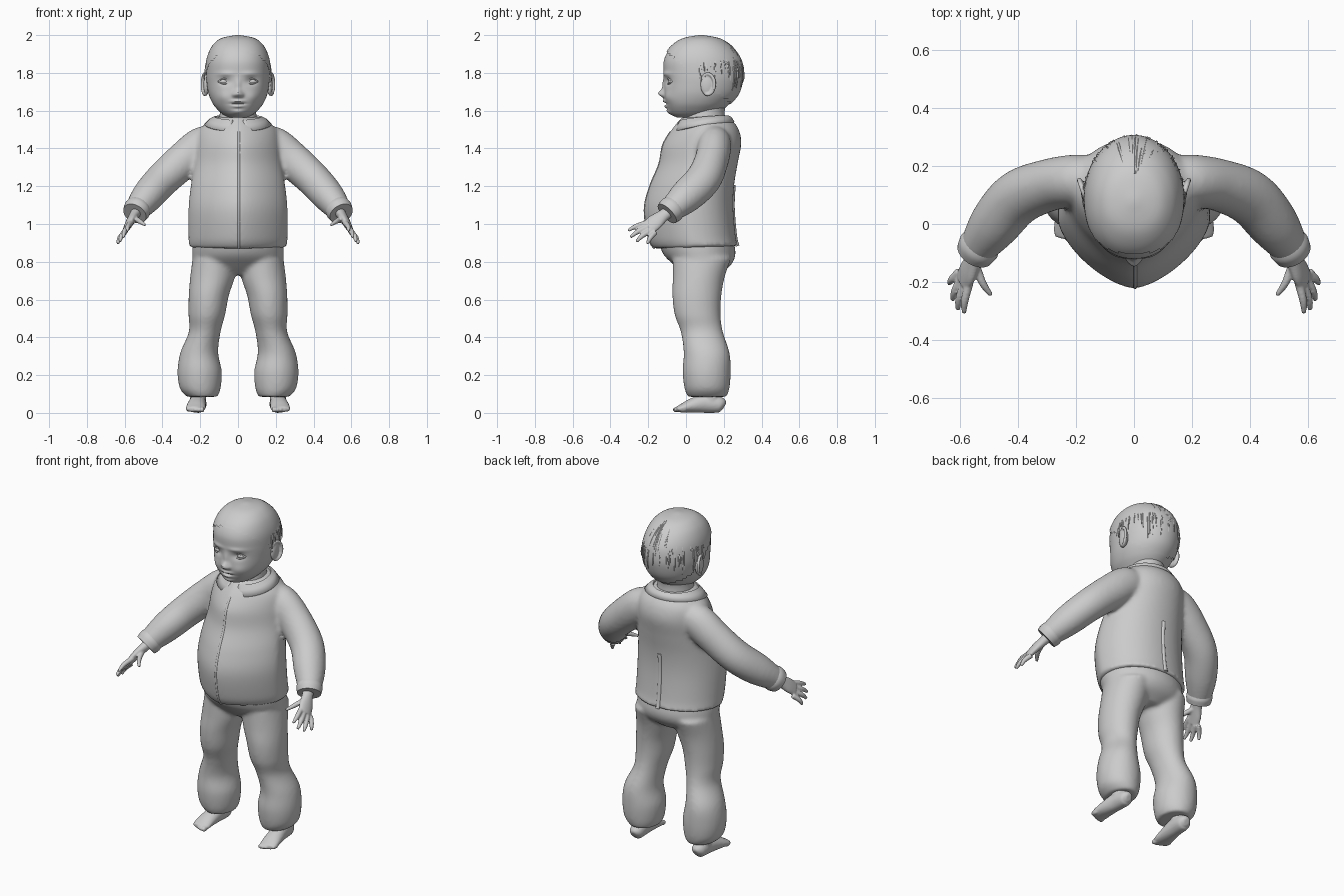
import bpy, bmesh, math, random
from mathutils import Vector

random.seed(4)
default_cube = bpy.data.objects.get("Cube")
if default_cube:
    bpy.data.objects.remove(default_cube, do_unlink=True)

grey = bpy.data.materials.new("plain grey")
grey.use_nodes = True
grey.diffuse_color = (0.6, 0.6, 0.6, 1)
grey.node_tree.nodes["Principled BSDF"].inputs["Base Color"].default_value = (0.6, 0.6, 0.6, 1)


def spline(points, steps):
    """Smooth curve through tuples of any length."""
    result = []
    last = len(points) - 1
    for i in range(last):
        a, b, c, d = (points[max(0, min(last, i + k))] for k in (-1, 0, 1, 2))
        for s in range(steps):
            t = s / steps
            result.append(tuple(
                q + 0.5 * t * (r - p + t * (2 * p - 5 * q + 4 * r - w + t * (3 * (q - r) + w - p)))
                for p, q, r, w in zip(a, b, c, d)))
    return result + [tuple(points[-1])]


def power(value, exponent):
    return math.copysign(abs(value) ** exponent, value)


def body(profile, sides=64, steps=6, front=2.0, back=2.0, tilt=0.0):
    """Level rings from (z, centre x, half width, front y, back y)."""
    rings = []
    for z, cx, rx, yf, yb in spline(profile, steps):
        middle, ry, ring = (yf + yb) / 2, (yb - yf) / 2, []
        for i in range(sides):
            angle = math.tau * i / sides
            c, s = math.cos(angle), math.sin(angle)
            e = 2 / (front if s < 0 else back)
            y = middle + ry * power(s, e)
            ring.append(Vector((cx + rx * power(c, e), y, z + tilt * y)))
        rings.append(ring)
    return rings


def limb(path, across=(0, 1, 0), sides=24, steps=5):
    """Rings square to a path of (x, y, z, half width, half thickness)."""
    points = spline(path, steps)
    rings = []
    for i, (x, y, z, wide, thick) in enumerate(points):
        ahead = Vector(points[min(i + 1, len(points) - 1)][:3])
        d = (ahead - Vector(points[max(i - 1, 0)][:3])).normalized()
        u = Vector(across)
        u = (u - d * u.dot(d)).normalized()
        v = d.cross(u)
        rings.append([Vector((x, y, z)) + u * wide * math.cos(a) + v * thick * math.sin(a)
                      for a in (math.tau * k / sides for k in range(sides))])
    return rings


def blob(centre, radii, sides=20):
    x, y, z = centre
    levels = [math.pi * (k + 0.2) / 12.4 for k in range(13)]
    return [[Vector((x + radii[0] * math.sin(p) * math.cos(a), y + radii[1] * math.sin(p) * math.sin(a),
                     z + radii[2] * math.cos(p))) for a in (math.tau * k / sides for k in range(sides))]
            for p in levels]


def make(name, lofts, side=1, both=False, voxel=0, smooth=6, closed=True, keep=None):
    """Skin the lofts into one object, optionally mirrored or fused."""
    bm = bmesh.new()
    for sign in ((1, -1) if both else (side,)):
        for rings in lofts:
            grid = [[bm.verts.new((p.x * sign, p.y, p.z)) for p in ring] for ring in rings]
            count = len(grid[0])
            for low, high in zip(grid, grid[1:]):
                for i in range(count if closed else count - 1):
                    j = (i + 1) % count
                    bm.faces.new((low[i], low[j], high[j], high[i]))
            if closed:
                bm.faces.new(grid[0])
                bm.faces.new(grid[-1])
    if keep:
        bmesh.ops.delete(bm, geom=[f for f in bm.faces if not keep(f.calc_center_median())], context='FACES')
    bmesh.ops.recalc_face_normals(bm, faces=bm.faces)
    mesh = bpy.data.meshes.new(name)
    bm.to_mesh(mesh)
    bm.free()
    mesh.materials.append(grey)
    obj = bpy.data.objects.new(name, mesh)
    bpy.context.collection.objects.link(obj)
    bpy.ops.object.select_all(action='DESELECT')
    obj.select_set(True)
    bpy.context.view_layer.objects.active = obj
    bpy.ops.object.shade_smooth_by_angle(angle=math.radians(45))
    if voxel:
        fuse = obj.modifiers.new("fuse", 'REMESH')
        fuse.mode, fuse.voxel_size, fuse.use_smooth_shade = 'VOXEL', voxel, True
        soften = obj.modifiers.new("soften", 'SMOOTH')
        soften.iterations, soften.factor = smooth, 0.5
    return obj


# Jacket: pointed belly, sloping shoulders and bent sleeves
torso = [(0.875, 0, 0.26, -0.17, 0.275), (0.93, 0, 0.262, -0.2, 0.262), (1.08, 0, 0.262, -0.222, 0.25),
         (1.2, 0, 0.25, -0.195, 0.255), (1.32, 0, 0.23, -0.145, 0.275), (1.42, 0, 0.22, -0.125, 0.293),
         (1.49, 0, 0.205, -0.085, 0.28), (1.535, 0, 0.165, -0.05, 0.25), (1.565, 0, 0.115, -0.025, 0.215)]
sleeve = [(0.12, 0.15, 1.44, 0.08, 0.08), (0.19, 0.15, 1.415, 0.09, 0.1), (0.29, 0.135, 1.335, 0.09, 0.098),
          (0.4, 0.09, 1.235, 0.095, 0.092), (0.48, 0, 1.145, 0.09, 0.085), (0.54, -0.085, 1.07, 0.064, 0.064)]
jacket_body = body(torso, front=1.5, back=2.1, tilt=0.03)
jacket_sleeve = limb(sleeve)
mirrored_sleeve = [[Vector((-p.x, p.y, p.z)) for p in ring] for ring in jacket_sleeve]
make("jacket", [jacket_body, jacket_sleeve, mirrored_sleeve], voxel=0.012)
make("sleeve_cuffs", [limb([(0.522, -0.06, 1.092, 0.066, 0.066), (0.534, -0.078, 1.076, 0.073, 0.072),
                            (0.547, -0.1, 1.055, 0.067, 0.066)])], both=True)

# Jacket seams: overlapping front edge and lower back fold
front_edge = [(0.004, yf + 0.004, z + 0.03 * yf, 0.007, 0.006) for z, cx, rx, yf, yb in torso[:-2]]
make("front_placket", [limb(front_edge, across=(1, 0, 0), sides=8)])
back_fold = [(0.0, yb - 0.002, z + 0.03 * yb, 0.012, 0.01) for z, cx, rx, yf, yb in torso[:4]]
make("back_fold", [limb(back_fold, across=(1, 0, 0), sides=8)])

# Collar: folded strip, open and pointed at the front
collar = []
for rx, ry, z, drop in ((0.112, 0.12, 1.545, 0.02), (0.125, 0.13, 1.575, 0.025),
                        (0.15, 0.146, 1.567, 0.045), (0.178, 0.162, 1.54, 0.05)):
    row = []
    for i in range(49):
        angle = math.radians(-168 + 7 * i)
        dip = ((1 - math.cos(angle)) / 2) ** 2
        row.append(Vector((rx * math.sin(angle), 0.095 + ry * math.cos(angle), z - drop * dip)))
    collar.append(row)
collar_object = make("collar", [collar], closed=False)
collar_object.modifiers.new("cloth", 'SOLIDIFY').thickness = 0.008

# Trousers: seat fused with two baggy legs
seat = [(0.73, 0, 0.1, 0.0, 0.17), (0.78, 0, 0.225, -0.06, 0.235), (0.84, 0, 0.242, -0.12, 0.262),
        (0.92, 0, 0.24, -0.15, 0.25)]
leg = [(0.085, 0.19, 0.08, 0.01, 0.215), (0.13, 0.2, 0.108, -0.008, 0.23), (0.22, 0.203, 0.117, -0.018, 0.237),
       (0.32, 0.205, 0.1, -0.012, 0.23), (0.43, 0.176, 0.084, -0.028, 0.195), (0.52, 0.165, 0.097, -0.06, 0.183),
       (0.62, 0.155, 0.106, -0.072, 0.187), (0.72, 0.135, 0.118, -0.07, 0.205), (0.82, 0.125, 0.115, -0.07, 0.24)]
right_leg = body(leg, sides=40)
left_leg = [[Vector((-p.x, p.y, p.z)) for p in ring] for ring in right_leg]
make("trousers", [body(seat), right_leg, left_leg], voxel=0.011)

# Bare feet with toes
foot = [(0.207, 0.203, 0.034, 0.018, 0.02), (0.208, 0.18, 0.043, 0.04, 0.042), (0.213, 0.1, 0.05, 0.045, 0.05),
        (0.22, 0.03, 0.038, 0.05, 0.038), (0.225, -0.025, 0.024, 0.052, 0.022), (0.228, -0.05, 0.018, 0.044, 0.014)]
ankle = [(0.21, 0.13, 0.16, 0.045, 0.045), (0.212, 0.13, 0.05, 0.042, 0.05)]
toes = [blob((0.19 + 0.0185 * k, -0.05 + 0.004 * k * k / 2, 0.017), (0.0125 - 0.001 * k, 0.021, 0.015 - 0.001 * k))
        for k in range(5)]
make("feet", [limb(foot, across=(1, 0, 0)), limb(ankle, across=(1, 0, 0))] + toes, both=True, voxel=0.006, smooth=3)

# Hands: flat palm with spread fingers and thumb
spread = (0.035, 0.05, -0.055)
palm = [(0.53, -0.075, 1.075, 0.032, 0.03), (0.55, -0.12, 1.045, 0.034, 0.026), (0.572, -0.165, 1.01, 0.045, 0.022),
        (0.588, -0.2, 0.98, 0.042, 0.017)]
fingers = [((0.566, -0.2, 1.008), (0.585, -0.307, 0.965)), ((0.582, -0.2, 0.985), (0.607, -0.295, 0.93)),
           ((0.594, -0.185, 0.966), (0.625, -0.262, 0.907)), ((0.6, -0.163, 0.955), (0.637, -0.205, 0.895)),
           ((0.545, -0.14, 1.03), (0.492, -0.245, 0.995))]
hand = [limb(palm, across=spread)]
for knuckle, tip in fingers:
    k, t = Vector(knuckle), Vector(tip)
    bend = k.lerp(t, 0.55) + Vector((0.006, -0.004, 0.004))
    hand.append(limb([(*k, 0.015, 0.015), (*bend, 0.0135, 0.0135), (*t, 0.008, 0.008)], across=spread, sides=12))
make("hands", hand, both=True, voxel=0.005, smooth=3)

# Head: dense loft with the features pushed out of or into the face
skull = [(1.565, 0, 0.05, -0.05, 0.12), (1.58, 0, 0.08, -0.075, 0.16), (1.605, 0, 0.108, -0.095, 0.195),
         (1.64, 0, 0.135, -0.108, 0.235), (1.69, 0, 0.156, -0.115, 0.275), (1.75, 0, 0.166, -0.115, 0.295),
         (1.8, 0, 0.168, -0.118, 0.3), (1.86, 0, 0.164, -0.118, 0.29), (1.91, 0, 0.149, -0.098, 0.262),
         (1.95, 0, 0.124, -0.062, 0.222), (1.98, 0, 0.083, -0.01, 0.17), (1.995, 0, 0.01, 0.07, 0.09)]
# Each feature: side offset, height, half width, half height, push
features = [(0, 1.69, 0.02, 0.02, 0.03), (0, 1.735, 0.014, 0.035, 0.01), (0.02, 1.683, 0.011, 0.011, 0.01),
            (0.07, 1.756, 0.03, 0.02, -0.014), (0.065, 1.795, 0.045, 0.012, 0.006), (0.08, 1.67, 0.035, 0.03, 0.008),
            (0, 1.65, 0.03, 0.008, 0.013), (0, 1.622, 0.026, 0.008, 0.011), (0, 1.636, 0.036, 0.004, -0.007),
            (0, 1.592, 0.035, 0.016, 0.013)]
head = body(skull, sides=160, steps=10, front=2.2)
scalp = [[Vector((p.x * 1.03, 0.09 + (p.y - 0.09) * 1.03, 1.78 + (p.z - 1.78) * 1.025)) for p in ring]
         for ring in body(skull, sides=80, steps=4, front=2.2)]
for ring in head:
    for p in ring:
        if p.y < 0.03:
            p.y -= sum(push * math.exp(-((abs(p.x) - x) / w) ** 2 - ((p.z - z) / h) ** 2)
                       for x, z, w, h, push in features)
make("head", [head])
make("neck", [body([(1.5, 0, 0.11, -0.02, 0.215), (1.6, 0, 0.095, 0.0, 0.205), (1.68, 0, 0.1, 0.0, 0.23)])])

# Eyes and lids
make("eyes", [blob((0.073, -0.076, 1.754), (0.029, 0.018, 0.014))], both=True)
for name, lift in (("upper_eyelids", 0.015), ("lower_eyelids", -0.012)):
    lid = [(0.072 + 0.033 * t, -0.093 + 0.016 * t * t + 0.006 * t, 1.754 + lift * (1 - t * t), 0.005, 0.0035)
           for t in (-1, -0.5, 0, 0.5, 1)]
    make(name, [limb(lid, sides=10)], both=True)

# Ears: thin shell with a rolled rim
rim = []
for i in range(9):
    a = math.radians(-110 + 32 * i)
    rim.append((0.176 + 0.012 * math.cos(a), 0.115 + 0.036 * math.cos(a), 1.74 + 0.055 * math.sin(a), 0.009, 0.009))
make("ears", [blob((0.168, 0.112, 1.735), (0.015, 0.036, 0.056)), limb(rim, across=(1, 0, 0), sides=10)],
     both=True, voxel=0.005, smooth=3)

# Hair: cap cut at the hairline, with raised locks swept from the crown
make("hair_cap", [scalp], keep=lambda p: p.z > 1.63 and p.y > 0.16 - 1.25 * (p.z - 1.7))
locks = []
for i in range(90):
    azimuth = math.radians(random.uniform(-5, 185))
    start = random.uniform(0.3, 1.4)
    length = random.uniform(0.35, 0.7)
    lock = []
    for t in (0, 0.35, 0.7, 1):
        polar = min(start + length * t, 2.25)
        lift = 1.0 + 0.035 * t
        width = 0.007 * (1.1 - t)
        lock.append((0.172 * lift * math.sin(polar) * math.cos(azimuth),
                     0.09 + 0.212 * lift * math.sin(polar) * math.sin(azimuth),
                     1.79 + 0.206 * lift * math.cos(polar), width, width * 0.7 + 0.0005))
    locks.append(limb(lock, across=(0.3, 0.2, 0.1), sides=6, steps=3))
make("hair_locks", locks)
